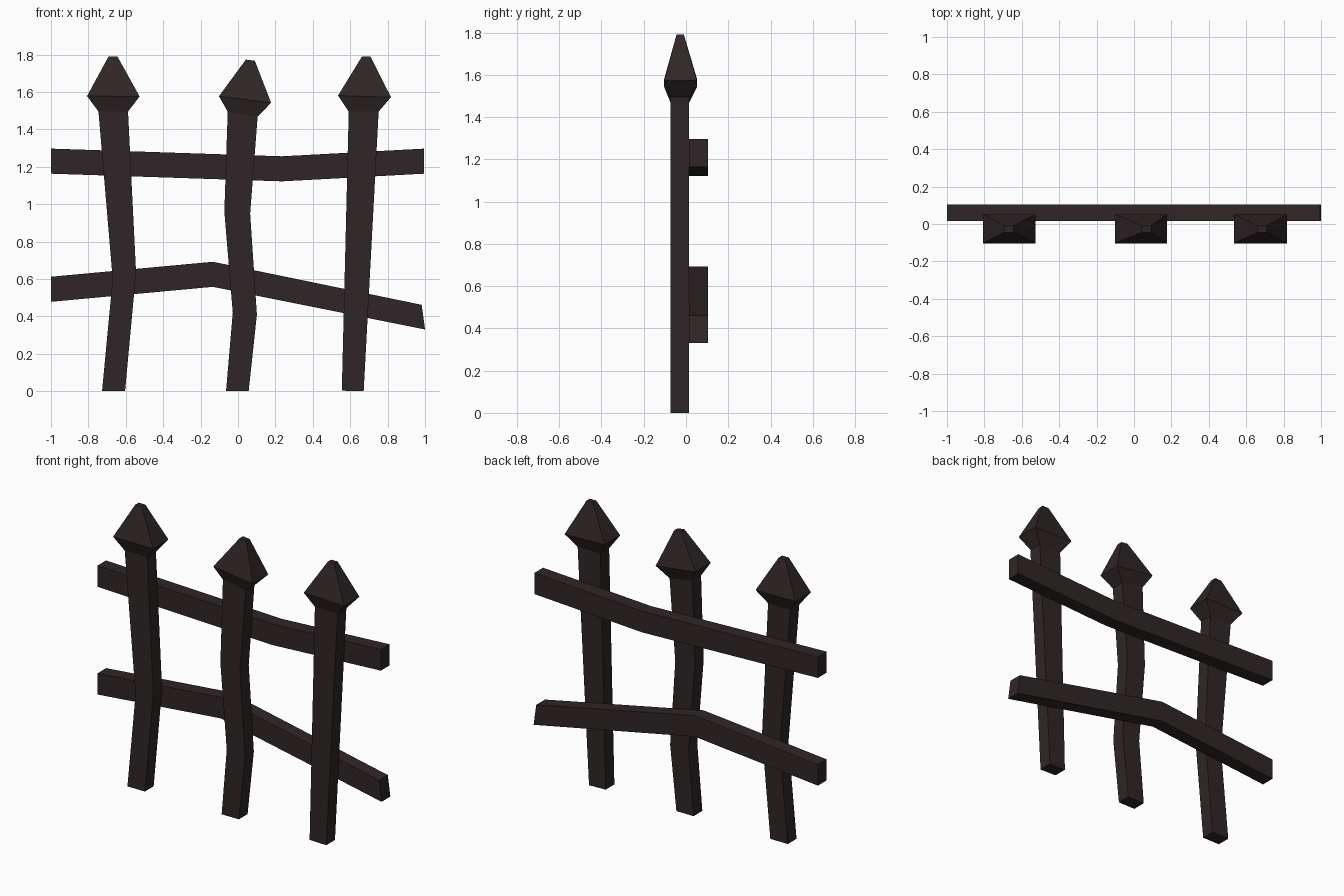
import bpy, bmesh

if "Cube" in bpy.data.objects:
    bpy.data.objects.remove(bpy.data.objects["Cube"])

iron = bpy.data.materials.new("dark_brown")
iron.diffuse_color = (0.030, 0.0195, 0.0195, 1)
iron.use_nodes = True
iron.node_tree.nodes["Principled BSDF"].inputs["Base Color"].default_value = iron.diffuse_color


def loft(name, rows):
    """Four-sided bar: each row is two front-view points plus a y range."""
    bm = bmesh.new()
    rings = []
    for xa, za, xb, zb, y0, y1 in rows:
        rings.append([bm.verts.new(p) for p in
                      ((xa, y0, za), (xb, y0, zb), (xb, y1, zb), (xa, y1, za))])
    for a, b in zip(rings, rings[1:]):
        for i in range(4):
            j = (i + 1) % 4
            bm.faces.new((a[i], a[j], b[j], b[i]))
    bm.faces.new(rings[0][::-1])
    bm.faces.new(rings[-1])
    bmesh.ops.recalc_face_normals(bm, faces=bm.faces)
    mesh = bpy.data.meshes.new(name)
    bm.to_mesh(mesh)
    bm.free()
    mesh.materials.append(iron)
    obj = bpy.data.objects.new(name, mesh)
    bpy.context.collection.objects.link(obj)


SHAFT = (-0.073, 0.015)   # y range of the posts
RAIL = (0.015, 0.103)     # y range of the rails
HEAD = (-0.103, 0.052)    # widest part of the spearhead
TIP = (-0.045, -0.010)    # blunt tip

# Posts: shaft sections (left x, z, right x, z), then head and tip sections
posts = {
    "left_post": ([(-0.727, 0, -0.604, 0), (-0.670, 0.60, -0.545, 0.635),
                   (-0.746, 1.495, -0.588, 1.495)],
                  (-0.807, 1.578, -0.526, 1.576), (-0.692, 1.79, -0.645, 1.79)),
    "middle_post": ([(-0.064, 0, 0.057, 0), (-0.028, 0.42, 0.101, 0.41),
                     (-0.073, 0.96, 0.065, 0.95), (-0.055, 1.495, 0.105, 1.468)],
                    (-0.102, 1.577, 0.177, 1.542), (0.042, 1.773, 0.090, 1.767)),
    "right_post": ([(0.555, 0.003, 0.672, 0), (0.592, 1.495, 0.752, 1.495)],
                   (0.535, 1.581, 0.818, 1.572), (0.663, 1.79, 0.708, 1.79)),
}
for name, (shaft, head, tip) in posts.items():
    loft(name, [s + SHAFT for s in shaft] + [head + HEAD, tip + TIP])

# Rails: sections (bottom x, z, top x, z) running left to right behind the posts
rails = {
    "upper_rail": [(-1, 1.163, -1, 1.297), (0.235, 1.122, 0.235, 1.256),
                   (0.995, 1.163, 0.995, 1.297)],
    "lower_rail": [(-1, 0.478, -1, 0.612), (-0.134, 0.558, -0.134, 0.692),
                   (1.0, 0.330, 0.982, 0.462)],
}
for name, rows in rails.items():
    loft(name, [r + RAIL for r in rows])
